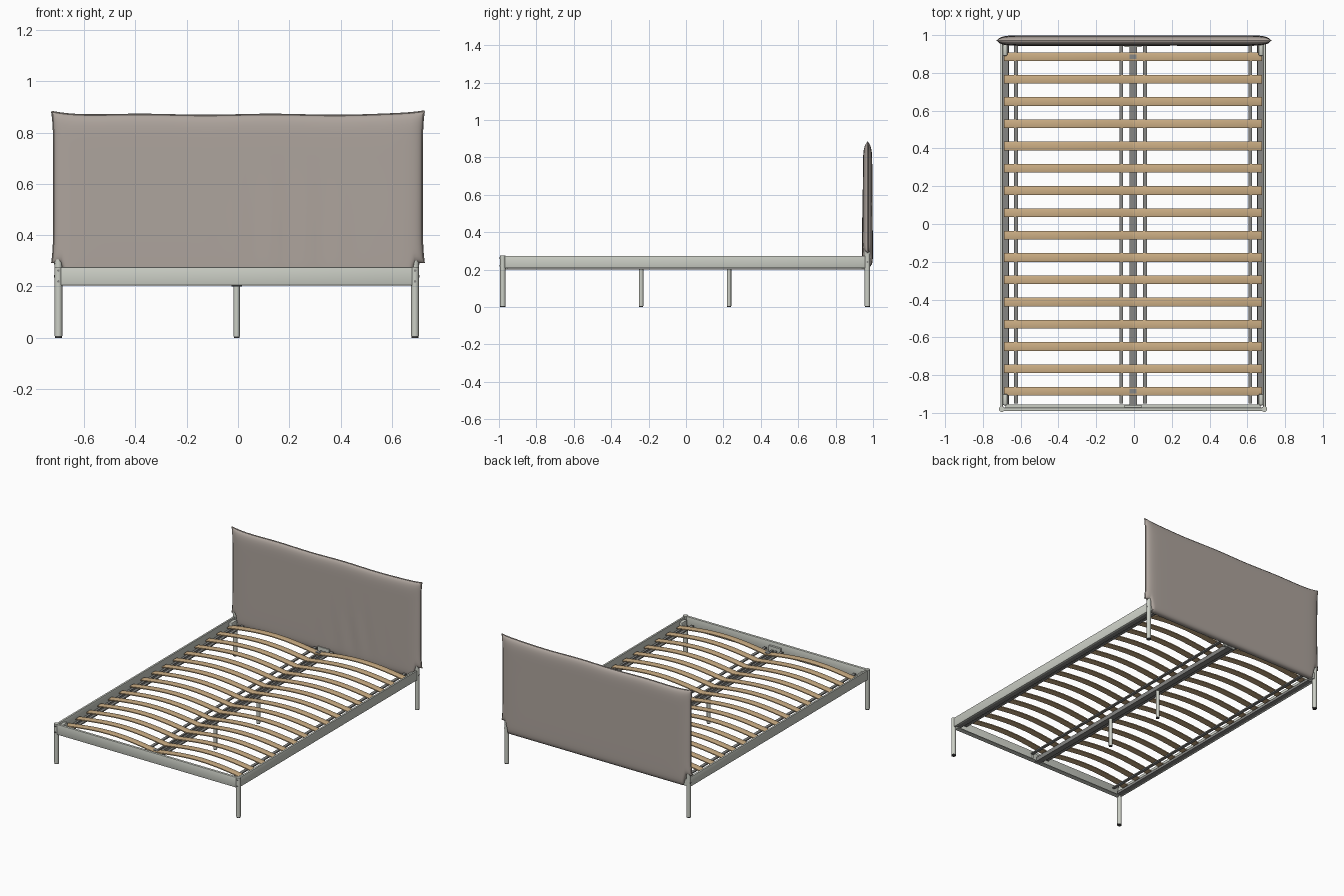
import bpy, bmesh, math
from mathutils import Vector

if "Cube" in bpy.data.objects:
    bpy.data.objects.remove(bpy.data.objects["Cube"], do_unlink=True)


def material(name, color):
    m = bpy.data.materials.new(name)
    m.use_nodes = True
    m.diffuse_color = (*color, 1)
    m.node_tree.nodes["Principled BSDF"].inputs["Base Color"].default_value = (*color, 1)
    return m


PAINT = material("pale grey paint", (0.60, 0.62, 0.56))
STEEL = material("grey steel", (0.24, 0.24, 0.23))
WOOD = material("birch wood", (0.60, 0.42, 0.23))
FABRIC = material("taupe fabric", (0.42, 0.37, 0.335))
DARK = material("dark plastic", (0.06, 0.06, 0.06))

MID = -0.005        # centre line of the frame
HALF = 0.695        # centre line to post
FRONT, BACK = -0.98, 0.97


def finish(name, bm, mat, smooth=False):
    bmesh.ops.recalc_face_normals(bm, faces=bm.faces)
    me = bpy.data.meshes.new(name)
    bm.to_mesh(me)
    bm.free()
    ob = bpy.data.objects.new(name, me)
    bpy.context.collection.objects.link(ob)
    me.materials.append(mat)
    if smooth:
        bpy.ops.object.select_all(action="DESELECT")
        ob.select_set(True)
        bpy.context.view_layer.objects.active = ob
        bpy.ops.object.shade_smooth_by_angle(angle=math.radians(40))
    return ob


def box(name, x, y, z, mat, bevel=0):
    """Box from (min, max) ranges."""
    bm = bmesh.new()
    bmesh.ops.create_cube(bm, size=1)
    for v in bm.verts:
        v.co = Vector([(a + b) / 2 + c * (b - a) for (a, b), c in zip((x, y, z), v.co)])
    if bevel:
        bmesh.ops.bevel(bm, geom=bm.edges[:], offset=bevel, segments=2, affect="EDGES", profile=0.5)
    return finish(name, bm, mat, bevel > 0)


def rod(name, start, end, radius, mat, sides=20):
    bm = bmesh.new()
    a, b = Vector(start), Vector(end)
    bmesh.ops.create_cone(bm, cap_ends=True, segments=sides, radius1=radius, radius2=radius, depth=(b - a).length)
    turn = (b - a).to_track_quat("Z", "Y")
    for v in bm.verts:
        v.co = turn @ v.co + (a + b) / 2
    return finish(name, bm, mat, True)


def extrude_y(name, profile, y0, y1, mat):
    """Extrude an x-z profile along y."""
    bm = bmesh.new()
    face = bm.faces.new([bm.verts.new((x, y0, z)) for x, z in profile])
    new = bmesh.ops.extrude_face_region(bm, geom=[face])["geom"]
    bmesh.ops.translate(bm, vec=(0, y1 - y0, 0), verts=[g for g in new if isinstance(g, bmesh.types.BMVert)])
    return finish(name, bm, mat)


# Posts, side rails and slat ledges
for side, s in (("left", 1), ("right", -1)):
    px = MID + s * HALF
    for end, y, top in (("front", FRONT, 0.276), ("back", BACK, 0.42)):
        rod(f"{end}_{side}_leg", (px, y, 0.006), (px, y, top), 0.015, PAINT)
        rod(f"{end}_{side}_foot", (px, y, 0), (px, y, 0.006), 0.014, DARK)
    for z in (0.22, 0.262):
        rod(f"front_{side}_screw", (px, FRONT - 0.012, z), (px, FRONT - 0.0165, z), 0.005, STEEL, 10)
    for z in (0.24, 0.29):
        rod(f"back_{side}_screw", (px + s * 0.012, BACK, z), (px + s * 0.0165, BACK, z), 0.005, STEEL, 10)
    box(f"{side}_side_rail", sorted((px - s * 0.006, px + s * 0.008)), (FRONT, BACK - 0.01),
        (0.207, 0.273), PAINT, 0.003)
    ledge = [(px - s * dx, z) for dx, z in
             ((0.004, 0.208), (0.038, 0.208), (0.038, 0.226), (0.034, 0.226), (0.034, 0.213), (0.004, 0.213))]
    extrude_y(f"{side}_ledge", ledge, -0.955, 0.95, STEEL)
    # Corner brackets
    for y in (-0.93, 0.92):
        box(f"{side}_corner_bracket", sorted((px - s * 0.006, px - s * 0.03)), (y - 0.03, y + 0.03),
            (0.21, 0.262), PAINT, 0.006)

# End rails
box("front_rail", (MID - HALF, MID + HALF), (-0.99, -0.972), (0.204, 0.275), PAINT, 0.003)
box("front_rail_lip", (MID - HALF + 0.02, MID + HALF - 0.02), (-0.975, -0.955), (0.204, 0.209), PAINT)
box("back_rail", (MID - HALF, MID + HALF), (0.955, 0.98), (0.215, 0.262), PAINT)

# Middle beam with its legs
beam = [(MID - 0.02, 0.2), (MID + 0.02, 0.2), (MID + 0.02, 0.228), (MID + 0.006, 0.228),
        (MID + 0.006, 0.222), (MID - 0.006, 0.222), (MID - 0.006, 0.228), (MID - 0.02, 0.228)]
extrude_y("middle_beam", beam, -0.972, 0.955, STEEL)
for y in (-0.24, 0.23):
    rod("middle_leg", (MID, y, 0.005), (MID, y, 0.202), 0.012, PAINT)
    rod("middle_foot", (MID, y, 0), (MID, y, 0.005), 0.011, DARK)
for y in (-0.965, 0.945):
    box("beam_bracket", (MID - 0.045, MID + 0.045), (y - 0.007, y + 0.007), (0.205, 0.25), PAINT)


# Sprung slats: one shallow arch on each half
def arch(t):
    return 0.234 + 0.032 * math.sin(math.pi * t)


SPAN = 0.682
for i in range(16):
    y = -0.885 + i * 0.118
    for side, s in (("left", 1), ("right", -1)):
        bm = bmesh.new()
        rings = []
        for k in range(17):
            t = k / 16
            x, z = MID + s * SPAN * t, arch(t)
            rings.append([bm.verts.new((x, y + dy, z + dz)) for dy, dz in
                          ((-0.023, -0.004), (0.023, -0.004), (0.023, 0.003), (0.017, 0.005),
                           (-0.017, 0.005), (-0.023, 0.003))])
        for a, b in zip(rings, rings[1:]):
            for j in range(6):
                bm.faces.new((a[j], a[j - 1], b[j - 1], b[j]))
        bm.faces.new(rings[0])
        bm.faces.new(rings[-1])
        finish(f"{side}_slat", bm, WOOD, True)
    if i in (0, 15):
        box("slat_joiner", (MID - 0.018, MID + 0.018), (y - 0.012, y + 0.012), (0.225, 0.243), STEEL)

# Support strips under the slats
for s in (1, -1):
    for d in (0.063, 0.62):
        x, z = MID + s * d, arch(d / SPAN) - 0.005
        box("slat_strip", (x - 0.010, x + 0.010), (-0.95, 0.945), (z - 0.008, z), STEEL)


# Padded headboard
def outline(u, v):
    """Panel position for u, v in -1..1: pulled-out corners and notched lower sides."""
    x = u * (0.717 + 0.008 * abs(v) ** 6)
    f = min(max((abs(u) - 0.92) / 0.035, 0), 1)
    low = 0.212 + 0.08 * f * f * (3 - 2 * f)
    high = 0.868 + 0.014 * abs(u) ** 10 + 0.002 * math.sin(9 * u)
    return x, low + (high - low) * (v + 1) / 2


def spread(n):
    return [math.sin(math.pi / 2 * (2 * k / n - 1)) for k in range(n + 1)]


us, vs = spread(80), spread(30)
bm = bmesh.new()
sheets = []
for face in (-1, 1):
    grid = []
    for u in us:
        col = []
        for v in vs:
            x, z = outline(u, v)
            edge = (1 - abs(u) ** 24) ** 0.5 * (1 - abs(v) ** (12 if v > 0 else 20)) ** 0.5
            fold = 0.0025 * math.sin(x * 46 + z * 5) * math.exp(-((x - 0.22) / 0.16) ** 2 - ((z - 0.4) / 0.15) ** 2)
            y = 0.971 + face * edge * (0.0265 + 0.002 * math.sin(4 * z + 1) + (fold if face < 0 else 0))
            col.append(bm.verts.new((x, y, z)))
        grid.append(col)
    for a, b in zip(grid, grid[1:]):
        for j in range(len(vs) - 1):
            bm.faces.new((a[j], a[j + 1], b[j + 1], b[j]))
bmesh.ops.remove_doubles(bm, verts=bm.verts[:], dist=0.00005)
finish("headboard", bm, FABRIC, True)

# Seam piping around the sides and top
path = [(-1, v) for v in vs] + [(u, 1) for u in us[1:-1]] + [(1, v) for v in reversed(vs)]
curve = bpy.data.curves.new("headboard_piping", "CURVE")
curve.dimensions = "3D"
curve.bevel_depth = 0.0035
curve.bevel_resolution = 2
curve.use_fill_caps = True
line = curve.splines.new("POLY")
line.points.add(len(path) - 1)
for p, (u, v) in zip(line.points, path):
    x, z = outline(u, v)
    p.co = (x, 0.971, z, 1)
curve.materials.append(FABRIC)
bpy.context.collection.objects.link(bpy.data.objects.new("headboard_piping", curve))
